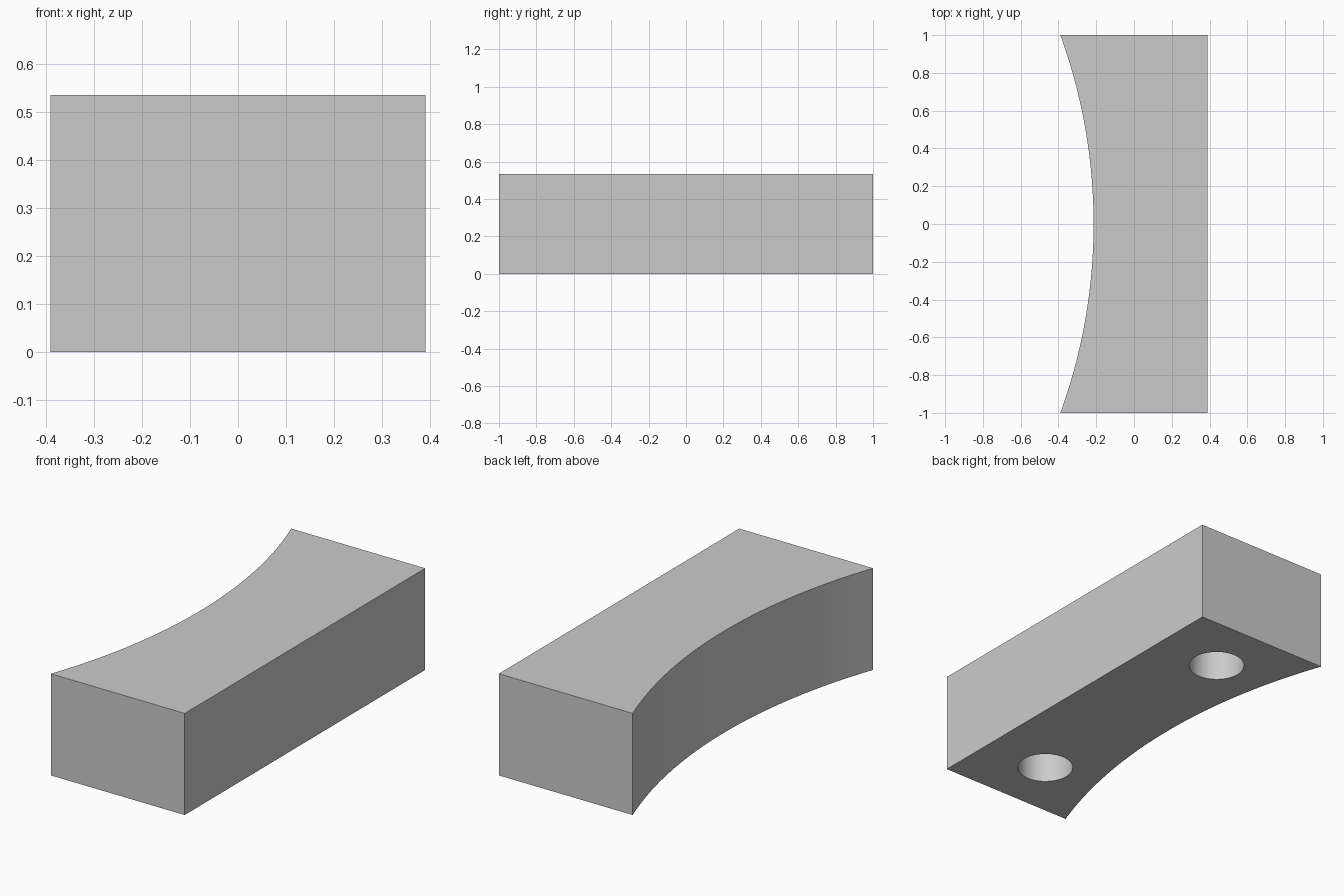
import bpy
import bmesh
import math

cube = bpy.data.objects.get("Cube")
if cube:
    bpy.data.objects.remove(cube, do_unlink=True)

HALF_W, HALF_L, HEIGHT = 0.39, 1.0, 0.535
SAGITTA = 0.176          # depth of the concave side
HOLE_R, HOLE_DEPTH = 0.138, 0.4
HOLE_X, HOLE_Y = 0.02, 0.67
ARC_STEPS = 64

grey = bpy.data.materials.new("light grey")
grey.use_nodes = True
grey.diffuse_color = (0.6, 0.6, 0.6, 1)
grey.node_tree.nodes["Principled BSDF"].inputs["Base Color"].default_value = (0.6, 0.6, 0.6, 1)

# Block outline: flat side, then the concave arc
radius = (HALF_L ** 2 + SAGITTA ** 2) / (2 * SAGITTA)
half_angle = math.asin(HALF_L / radius)
centre_x = SAGITTA - HALF_W - radius
outline = [(HALF_W, -HALF_L), (HALF_W, HALF_L)]
for i in range(ARC_STEPS + 1):
    a = half_angle * (1 - 2 * i / ARC_STEPS)
    outline.append((centre_x + radius * math.cos(a), radius * math.sin(a)))

# Extrude the outline into the block
bm = bmesh.new()
base = bm.faces.new([bm.verts.new((x, y, 0)) for x, y in outline])
top = bmesh.ops.extrude_face_region(bm, geom=[base])["geom"]
bmesh.ops.translate(bm, vec=(0, 0, HEIGHT),
                    verts=[v for v in top if isinstance(v, bmesh.types.BMVert)])
bmesh.ops.recalc_face_normals(bm, faces=bm.faces)
mesh = bpy.data.meshes.new("curved_block")
bm.to_mesh(mesh)
bm.free()
block = bpy.data.objects.new("curved_block", mesh)
bpy.context.collection.objects.link(block)
mesh.materials.append(grey)

# Two blind round holes in the underside
for side in (-1, 1):
    bpy.ops.mesh.primitive_cylinder_add(
        vertices=64, radius=HOLE_R, depth=2 * HOLE_DEPTH,
        location=(HOLE_X, side * HOLE_Y, 0))
    cutter = bpy.context.object
    cutter.name = "hole_cutter"
    cutter.hide_render = True
    cutter.data.materials.append(grey)
    cut = block.modifiers.new("hole", 'BOOLEAN')
    cut.operation = 'DIFFERENCE'
    cut.solver = 'EXACT'
    cut.object = cutter
    bpy.ops.object.select_all(action='DESELECT')
    block.select_set(True)
    bpy.context.view_layer.objects.active = block
    bpy.ops.object.modifier_apply(modifier=cut.name)
    bpy.data.objects.remove(cutter, do_unlink=True)

# Smooth curved walls, crisp edges
bpy.ops.object.shade_smooth_by_angle(angle=math.radians(30))
